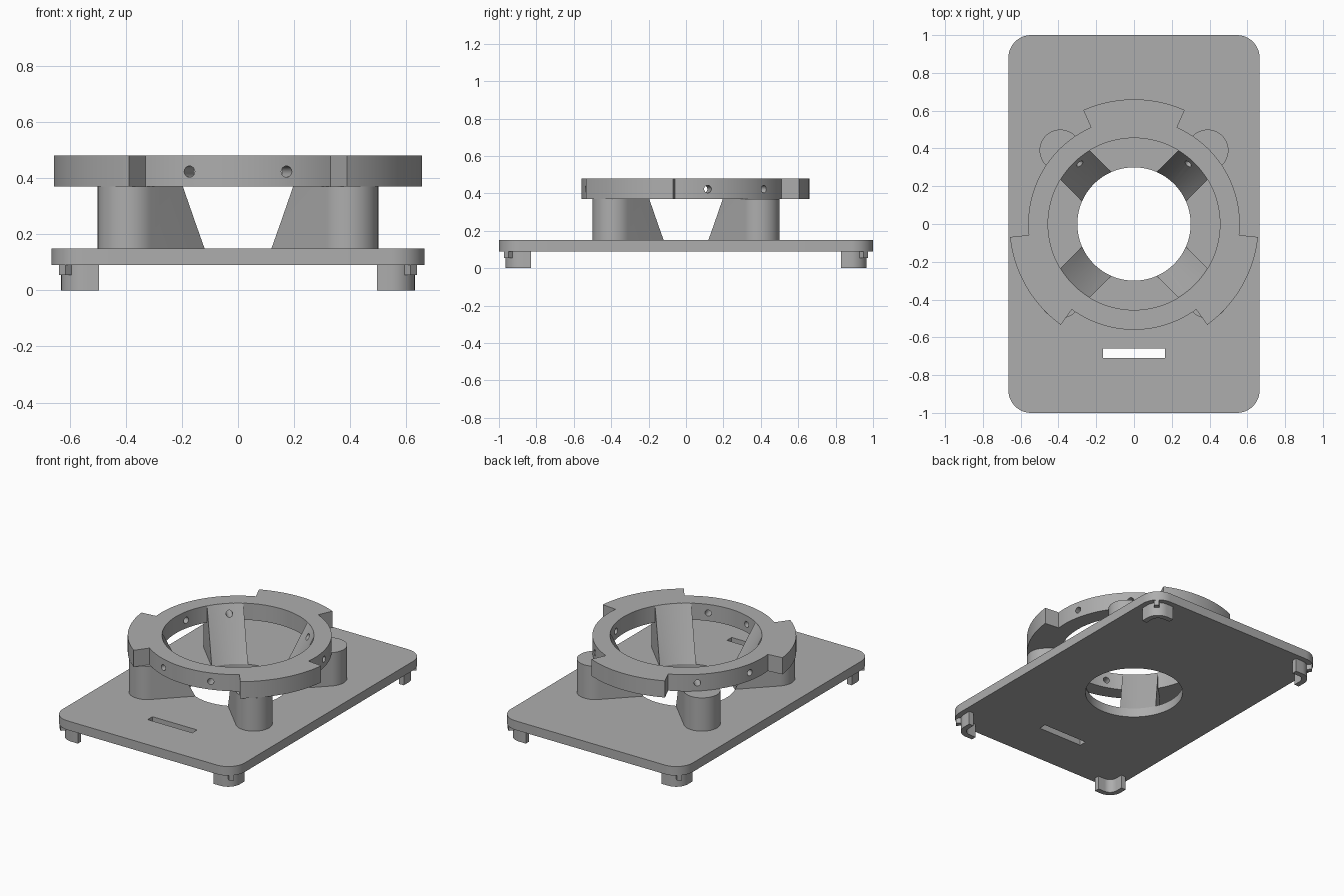
import bpy, bmesh, math
from mathutils import Matrix, Vector

cube = bpy.data.objects.get("Cube")
if cube:
    bpy.data.objects.remove(cube, do_unlink=True)

grey = bpy.data.materials.new("matte grey")
GREY = (0.42, 0.42, 0.42, 1)
grey.use_nodes = True
grey.diffuse_color = GREY
grey.node_tree.nodes["Principled BSDF"].inputs["Base Color"].default_value = GREY

PLATE_LOW, PLATE_TOP = 0.09, 0.15
RING_LOW, RING_TOP = 0.37, 0.48
RING_IN, RING_OUT, TAB_OUT = 0.455, 0.56, 0.66
BORE = 0.30
HALF_X, HALF_Y, CORNER = 0.665, 1.0, 0.12


def arc(cx, cy, r, a0, a1, n):
    angles = [math.radians(a0 + (a1 - a0) * i / n) for i in range(n + 1)]
    return [(cx + r * math.cos(a), cy + r * math.sin(a)) for a in angles]


def new_object(name, bm):
    bmesh.ops.recalc_face_normals(bm, faces=bm.faces)
    mesh = bpy.data.meshes.new(name)
    bm.to_mesh(mesh)
    bm.free()
    obj = bpy.data.objects.new(name, mesh)
    bpy.context.collection.objects.link(obj)
    return obj


def prism(name, outline, z0, z1):
    bm = bmesh.new()
    face = bm.faces.new([bm.verts.new((x, y, z0)) for x, y in outline])
    top = bmesh.ops.extrude_face_region(bm, geom=[face])["geom"]
    verts = [v for v in top if isinstance(v, bmesh.types.BMVert)]
    bmesh.ops.translate(bm, verts=verts, vec=(0, 0, z1 - z0))
    return new_object(name, bm)


def cone(name, r0, r1, z0, z1, n=96):
    bm = bmesh.new()
    bmesh.ops.create_cone(bm, cap_ends=True, segments=n, radius1=r0, radius2=r1,
                          depth=z1 - z0,
                          matrix=Matrix.Translation((0, 0, (z0 + z1) / 2)))
    return new_object(name, bm)


def cut(obj, cutter):
    mod = obj.modifiers.new("cut", 'BOOLEAN')
    mod.operation, mod.solver, mod.object = 'DIFFERENCE', 'EXACT', cutter
    bpy.context.view_layer.objects.active = obj
    bpy.ops.object.modifier_apply(modifier=mod.name)


def finish(obj):
    obj.data.materials.clear()
    obj.data.materials.append(grey)
    bpy.ops.object.select_all(action='DESELECT')
    obj.select_set(True)
    bpy.context.view_layer.objects.active = obj
    bpy.ops.object.shade_smooth_by_angle(angle=math.radians(30))


# Cutters: central bore, ring opening, flared inner cone, slot, radial screw holes
slope = (RING_IN - BORE) / (RING_TOP - PLATE_TOP)
bore = cone("bore_cutter", BORE, BORE, 0, 0.3)
opening = cone("opening_cutter", RING_IN, RING_IN, 0.3, 0.6)
flare = cone("flare_cutter", BORE - 0.05 * slope, RING_IN + 0.05 * slope,
             PLATE_TOP - 0.05, RING_TOP + 0.05)
slot = prism("slot_cutter", [(-0.163, -0.71), (0.163, -0.71), (0.163, -0.66), (-0.163, -0.66)],
             0, 0.3)
bm = bmesh.new()
for gap in (30, 150, 270):
    for side in (-18, 18):
        m = (Matrix.Rotation(math.radians(gap + side), 4, 'Z')
             @ Matrix.Translation((0.53, 0, 0.423))
             @ Matrix.Rotation(math.pi / 2, 4, 'Y'))
        bmesh.ops.create_cone(bm, cap_ends=True, segments=24, radius1=0.02,
                              radius2=0.02, depth=0.36, matrix=m)
drills = new_object("screw_hole_cutter", bm)
outside = cone("outside_cutter", 0.9, 0.9, RING_LOW, 0.7)
core = cone("core_cutter", 0.5, 0.5, 0.2, 0.8)
cut(outside, core)

# Base plate with rounded corners
cx, cy = HALF_X - CORNER, HALF_Y - CORNER
outline = (arc(cx, cy, CORNER, 0, 90, 12) + arc(-cx, cy, CORNER, 90, 180, 12)
           + arc(-cx, -cy, CORNER, 180, 270, 12) + arc(cx, -cy, CORNER, 270, 360, 12))
plate = prism("base_plate", outline, PLATE_LOW, PLATE_TOP)
cut(plate, bore)
cut(plate, slot)
finish(plate)

# Mounting ring with three bayonet tabs
outline = []
for start in (66, 186, 306):
    outline += arc(0, 0, TAB_OUT, start, start + 48, 20)
    outline += arc(0, 0, RING_OUT, start + 48, start + 120, 28)
ring = prism("mounting_ring", outline, RING_LOW, RING_TOP)
cut(ring, opening)
cut(ring, drills)
finish(ring)

# Four posts, rounded outside and flared inside
POST_R, POST_AT = 0.11, 0.39 * math.sqrt(2)
for name, turn in (("back_left", 45), ("back_right", 135),
                   ("front_right", 225), ("front_left", 315)):
    outline = [(0.2, POST_R), (0.2, -POST_R)] + arc(POST_AT, 0, POST_R, -90, 90, 24)
    post = prism(name + "_post", outline, PLATE_TOP, RING_TOP - 0.001)
    post.data.transform(Matrix.Rotation(math.radians(turn), 4, 'Z'))
    cut(post, flare)
    cut(post, outside)
    cut(post, drills)
    finish(post)

# Corner feet: curved L walls, each with a small nub on the diagonal
R_OUT, R_IN, LEG = 0.085, 0.05, 0.05
wall = ([(-LEG, R_OUT)] + arc(0, 0, R_OUT, 90, 0, 12) + [(R_OUT, -LEG), (R_IN, -LEG)]
        + arc(0, 0, R_IN, 0, 90, 12) + [(-LEG, R_IN)])
nub = [(0.07, -0.016), (0.115, -0.016), (0.115, 0.016), (0.07, 0.016)]
for sx, side in ((1, "left"), (-1, "right")):
    for sy, end in ((1, "back"), (-1, "front")):
        place = Matrix.Translation((sx * cx, sy * cy, 0)) @ Matrix.Diagonal((sx, sy, 1, 1))
        foot = prism(f"{end}_{side}_foot", wall, 0, PLATE_LOW)
        peg = prism(f"{end}_{side}_foot_nub", nub, 0.055, PLATE_LOW)
        peg.data.transform(Matrix.Rotation(math.radians(45), 4, 'Z'))
        for part in (foot, peg):
            part.data.transform(place)
            if sx * sy < 0:
                part.data.flip_normals()
            finish(part)

for cutter in (bore, opening, flare, slot, drills, outside, core):
    bpy.data.objects.remove(cutter, do_unlink=True)
